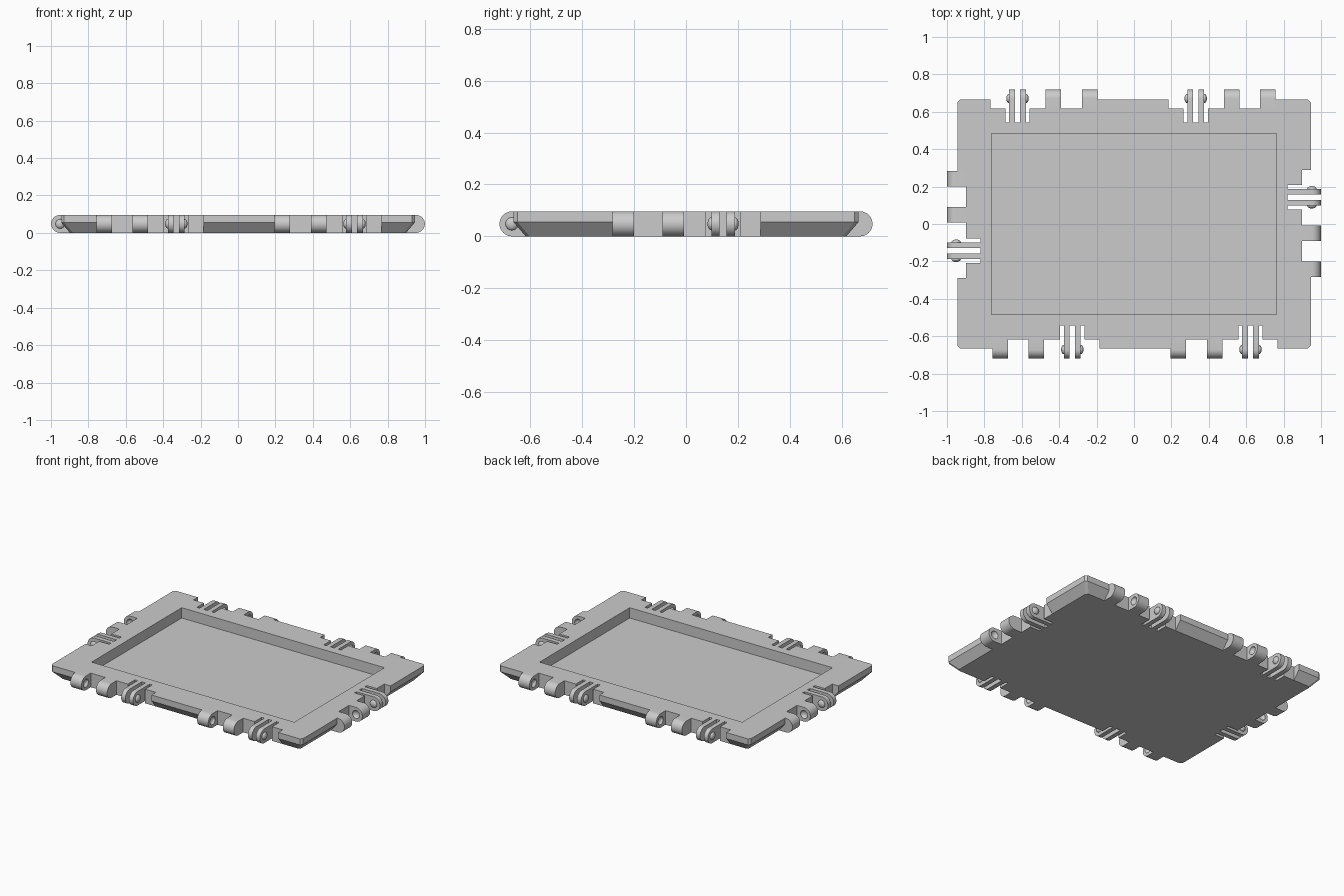
import bpy, bmesh
from math import sin, cos, pi, radians
from mathutils import Matrix, Vector

if "Cube" in bpy.data.objects:
    bpy.data.objects.remove(bpy.data.objects["Cube"], do_unlink=True)

HALF_X, HALF_Y, TOP = 0.945, 0.665, 0.096
CHAMFER, CHAMFER_Z, CORNER = 0.047, 0.055, 0.015
REACH = 0.054            # how far hinges stand out from the edge
SLOT_DEPTH = 0.123
WIDTH = 0.572            # length of one hinge notch
CLIP = 0.427             # middle of the clip along the notch
KNUCKLES = ((0.0, 0.083), (0.193, 0.276))
RADIUS = TOP / 2
PIN_Y = RADIUS - REACH   # local pin axis, edge at y = 0, outward is -y

grey = bpy.data.materials.new("light_grey")
grey.use_nodes = True
grey.diffuse_color = (0.6, 0.6, 0.6, 1)
grey.node_tree.nodes["Principled BSDF"].inputs["Base Color"].default_value = (0.6, 0.6, 0.6, 1)

# Hinge places: start along the edge, distance of the edge, turn of the side
places = []
for turn in (0, 180):
    places += [(-0.757, HALF_Y, turn), (0.196, HALF_Y, turn), (-0.284, HALF_X, turn + 90)]
frames = [Matrix.Rotation(radians(t), 4, 'Z') @ Matrix.Translation((u, -d, 0))
          for u, d, t in places]


def prism(bm, points, offset, frame):
    """Extrude a flat outline along a vector."""
    face = bm.faces.new([bm.verts.new(frame @ Vector(p)) for p in points])
    ext = bmesh.ops.extrude_face_region(bm, geom=[face])["geom"]
    move = frame.to_3x3() @ Vector(offset)
    bmesh.ops.translate(bm, vec=move, verts=[v for v in ext if isinstance(v, bmesh.types.BMVert)])


def tab(bm, u0, u1, inner, frame):
    """Block with a half-round outer end."""
    arc = [(u0, PIN_Y - RADIUS * cos(a), RADIUS + RADIUS * sin(a))
           for a in (-pi / 2 + pi * i / 20 for i in range(21))]
    prism(bm, [(u0, inner, 0)] + arc + [(u0, inner, TOP)], (u1 - u0, 0, 0), frame)


def knob(bm, u, radius, height, frame):
    """Flattened ball on the pin axis."""
    place = frame @ Matrix.Translation((u, PIN_Y, RADIUS))
    place = place @ Matrix.Diagonal((height, radius, radius, 1)) @ Matrix.Rotation(pi / 2, 4, 'Y')
    bmesh.ops.create_uvsphere(bm, u_segments=24, v_segments=12, radius=1, matrix=place)


def make(name, bm):
    bmesh.ops.recalc_face_normals(bm, faces=bm.faces)
    mesh = bpy.data.meshes.new(name)
    bm.to_mesh(mesh)
    bm.free()
    mesh.materials.append(grey)
    ob = bpy.data.objects.new(name, mesh)
    bpy.context.collection.objects.link(ob)
    return ob


def select(ob):
    bpy.ops.object.select_all(action='DESELECT')
    ob.select_set(True)
    bpy.context.view_layer.objects.active = ob


def carve(ob, cutter):
    cutter.hide_render = True
    select(ob)
    mod = ob.modifiers.new("carve", 'BOOLEAN')
    mod.operation, mod.solver, mod.object = 'DIFFERENCE', 'EXACT', cutter
    bpy.ops.object.modifier_apply(modifier=mod.name)
    bpy.data.objects.remove(cutter, do_unlink=True)


def smooth(ob):
    select(ob)
    bpy.ops.object.shade_smooth_by_angle(angle=radians(30))


# Tray: clipped-corner plate with a chamfered underside
bm = bmesh.new()
rings = []
for inset, z in ((CHAMFER, 0), (0, CHAMFER_Z), (0, TOP)):
    x, y, c = HALF_X - inset, HALF_Y - inset, CORNER
    outline = [(x - c, -y), (x, c - y), (x, y - c), (x - c, y),
               (c - x, y), (-x, y - c), (-x, c - y), (c - x, -y)]
    rings.append([bm.verts.new((px, py, z)) for px, py in outline])
bm.faces.new(rings[0])
bm.faces.new(rings[-1])
for low, high in zip(rings, rings[1:]):
    for i in range(8):
        j = (i + 1) % 8
        bm.faces.new((low[i], low[j], high[j], high[i]))
tray = make("tray", bm)

# Recess in the top of the tray
bm = bmesh.new()
rx, ry = 0.762, 0.484
prism(bm, [(-rx, -ry, 0.026), (rx, -ry, 0.026), (rx, ry, 0.026), (-rx, ry, 0.026)],
      (0, 0, 0.2), Matrix())
carve(tray, make("recess_cutter", bm))

# Stepped notches for the hinges
bm = bmesh.new()
s0, s1 = CLIP - 0.065, CLIP + 0.065
for frame in frames:
    steps = [(0, -0.1), (WIDTH, -0.1), (WIDTH, CHAMFER), (s1, CHAMFER),
             (s1, SLOT_DEPTH), (s0, SLOT_DEPTH), (s0, CHAMFER), (0, CHAMFER)]
    prism(bm, [(u, v, -0.1) for u, v in steps], (0, 0, 0.4), frame)
carve(tray, make("notch_cutter", bm))

# Hinge knuckles with dimples on their facing sides
bm, dimples = bmesh.new(), bmesh.new()
for frame in frames:
    for u0, u1 in KNUCKLES:
        tab(bm, u0, u1, CHAMFER + 0.001, frame)
    for u in (KNUCKLES[0][1], KNUCKLES[1][0]):
        knob(dimples, u, 0.027, 0.018, frame)
knuckles = make("hinge_knuckles", bm)
carve(knuckles, make("dimple_cutter", dimples))
smooth(knuckles)

# Springy clip prongs and the round bumps on their outer sides
bm, bumps = bmesh.new(), bmesh.new()
for frame in frames:
    for side in (-1, 1):
        ends = sorted((CLIP + side * 0.014, CLIP + side * 0.045))
        tab(bm, ends[0], ends[1], SLOT_DEPTH + 0.001, frame)
        knob(bumps, CLIP + side * 0.045, 0.025, 0.015, frame)
smooth(make("clip_prongs", bm))
smooth(make("clip_bumps", bumps))
